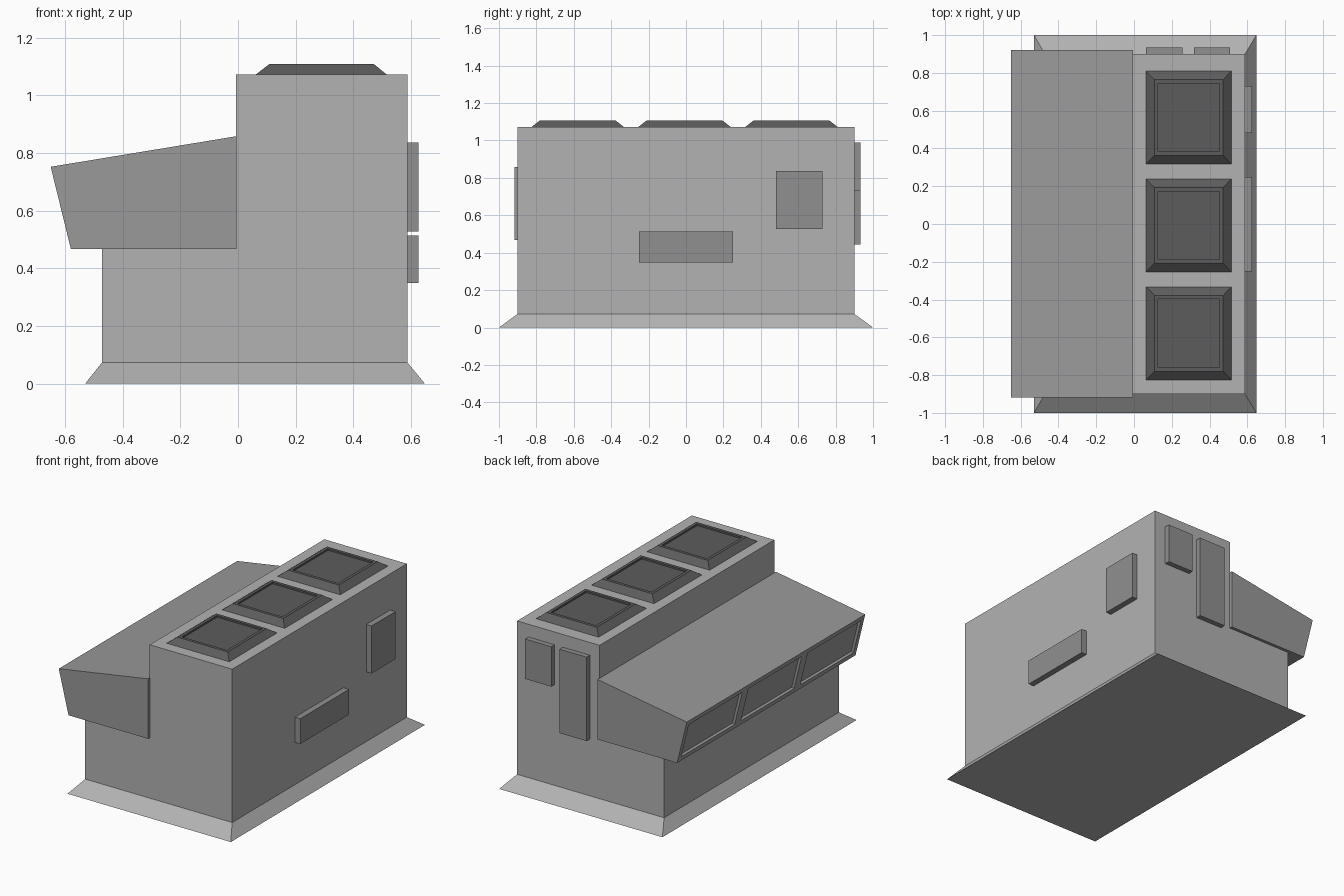
import bpy, bmesh
from mathutils import Vector

if "Cube" in bpy.data.objects:
    bpy.data.objects.remove(bpy.data.objects["Cube"])


def grey(name, v):
    mat = bpy.data.materials.new(name)
    mat.diffuse_color = (v, v, v, 1)
    mat.use_nodes = True
    mat.node_tree.nodes["Principled BSDF"].inputs["Base Color"].default_value = mat.diffuse_color
    return mat


WALL = grey("wall_grey", 0.448)
HOOD = grey("hood_grey", 0.321)
PANEL = grey("panel_grey", 0.28)
HATCH = grey("hatch_grey", 0.108)


def finish(bm, name, mat):
    bmesh.ops.recalc_face_normals(bm, faces=bm.faces[:])
    mesh = bpy.data.meshes.new(name)
    bm.to_mesh(mesh)
    bm.free()
    mesh.materials.append(mat)
    obj = bpy.data.objects.new(name, mesh)
    bpy.context.collection.objects.link(obj)
    return obj


def extrude_profile(profile, y0, y1):
    """Solid made from an xz outline swept along y."""
    bm = bmesh.new()
    face = bm.faces.new([bm.verts.new((x, y0, z)) for x, z in profile])
    ext = bmesh.ops.extrude_face_region(bm, geom=[face])
    verts = [g for g in ext["geom"] if isinstance(g, bmesh.types.BMVert)]
    bmesh.ops.translate(bm, vec=(0, y1 - y0, 0), verts=verts)
    bmesh.ops.recalc_face_normals(bm, faces=bm.faces[:])
    return bm


def frustum(low, high, z0, z1):
    """Box whose bottom and top rectangles are (x0, x1, y0, y1)."""
    bm = bmesh.new()
    bmesh.ops.create_cube(bm, size=1)
    for v in bm.verts:
        r, z = (high, z1) if v.co.z > 0 else (low, z0)
        v.co = Vector((r[v.co.x > 0], r[2 + (v.co.y > 0)], z))
    bm.normal_update()
    return bm


def recess(bm, faces, border, depth):
    """Leave a rim around each face and sink its middle."""
    bmesh.ops.inset_individual(bm, faces=faces, thickness=border, use_even_offset=True)
    bm.normal_update()
    bmesh.ops.inset_individual(bm, faces=faces, thickness=0, depth=-depth)


def panel(name, x0, x1, y0, y1, z0, z1):
    finish(frustum((x0, x1, y0, y1), (x0, x1, y0, y1), z0, z1), name, PANEL)


# Flared footing
finish(frustum((-0.53, 0.648, -1, 1), (-0.472, 0.588, -0.9, 0.9), 0, 0.073), "footing", WALL)

# Stepped main body
body = [(-0.472, 0.073), (0.588, 0.073), (0.588, 1.073),
        (-0.007, 1.073), (-0.007, 0.6), (-0.472, 0.6)]
finish(extrude_profile(body, -0.9, 0.9), "body", WALL)

# Overhanging hood with three recessed windows
hood = extrude_profile([(-0.58, 0.467), (-0.006, 0.467), (-0.006, 0.858), (-0.65, 0.752)],
                       -0.918, 0.92)


def front_faces():
    return [f for f in hood.faces if f.calc_center_median().x < -0.55]


for y in (-0.306, 0.306):
    geom = [g for f in front_faces() for g in (f, *f.edges, *f.verts)]
    bmesh.ops.bisect_plane(hood, geom=list(set(geom)), plane_co=(0, y, 0), plane_no=(0, 1, 0))
hood.normal_update()
recess(hood, front_faces(), 0.032, 0.017)
finish(hood, "window_hood", HOOD)

# Roof hatches with sunken tops
for i, y in enumerate((-0.579, -0.008, 0.564)):
    hatch = frustum((0.063, 0.515, y - 0.246, y + 0.246),
                    (0.108, 0.472, y - 0.201, y + 0.201), 1.073, 1.108)
    top = [f for f in hatch.faces if f.normal.z > 0.9]
    recess(hatch, top, 0.02, 0.011)
    finish(hatch, f"roof_hatch_{i + 1}", HATCH)

# Wall panels on the right side and back
panel("side_vent", 0.58, 0.626, -0.252, 0.25, 0.348, 0.513)
panel("side_panel", 0.58, 0.626, 0.482, 0.73, 0.527, 0.837)
panel("back_door", 0.063, 0.258, 0.89, 0.934, 0.443, 0.99)
panel("back_panel", 0.318, 0.507, 0.89, 0.934, 0.73, 0.99)
